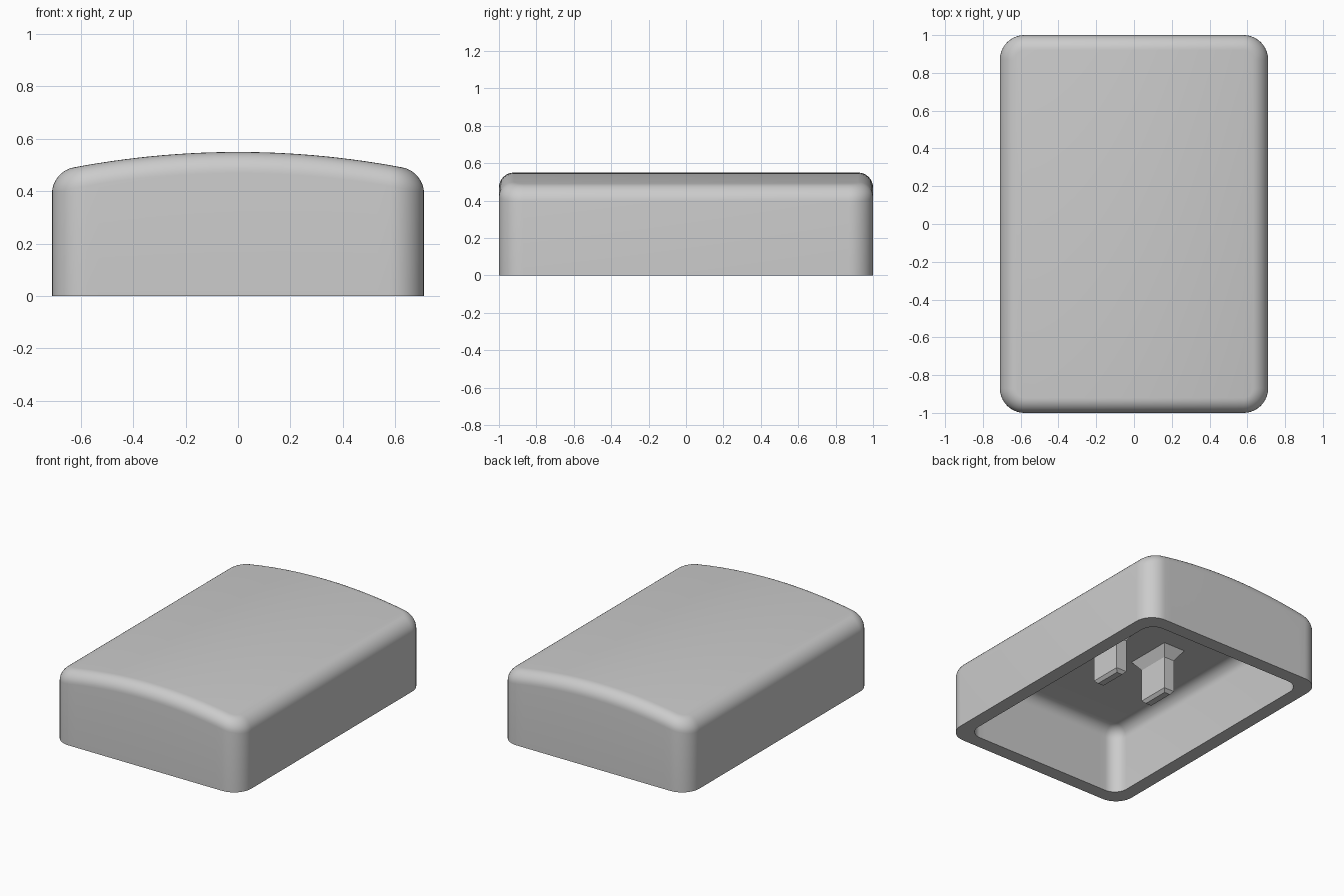
import bpy, bmesh, math

cube = bpy.data.objects.get("Cube")
if cube:
    bpy.data.objects.remove(cube, do_unlink=True)

grey = bpy.data.materials.new("plain_grey")
grey.use_nodes = True
colour = (0.6, 0.6, 0.6, 1)
grey.diffuse_color = colour
grey.node_tree.nodes["Principled BSDF"].inputs["Base Color"].default_value = colour

CORNER_STEPS, EDGE_STEPS, FILLET_STEPS = 10, 24, 8


def outline(hx, hy, r):
    """Rounded rectangle: front half left to right, then back half mirrored."""
    corner = []
    for i in range(CORNER_STEPS + 1):
        a = math.pi / 2 * i / CORNER_STEPS
        corner.append((-hx + r - r * math.cos(a), -hy + r - r * math.sin(a)))
    span = hx - r
    straight = [(-span + 2 * span * i / EDGE_STEPS, -hy) for i in range(1, EDGE_STEPS)]
    front = corner + straight + [(-x, y) for x, y in reversed(corner)]
    return front + [(x, -y) for x, y in reversed(front)]


def bridge(bm, a, b):
    n = len(a)
    for i in range(n):
        j = (i + 1) % n
        bm.faces.new((a[i], a[j], b[j], b[i]))


def dome(bm, hx, hy, corner, fillet, height, bow):
    """Upright walls, rounded shoulder and a roof bowed across x; returns the bottom ring."""
    base = [bm.verts.new((x, y, 0)) for x, y in outline(hx, hy, corner)]
    last = base
    for k in range(FILLET_STEPS + 1):
        t = math.pi / 2 * k / FILLET_STEPS
        inset = fillet * (1 - math.cos(t))
        drop = fillet * (1 - math.sin(t))
        ring = [bm.verts.new((x, y, height - bow * x * x - drop))
                for x, y in outline(hx - inset, hy - inset, corner - inset)]
        bridge(bm, last, ring)
        last = ring
    n = len(last)
    for i in range(n // 2 - 1):
        bm.faces.new((last[i], last[i + 1], last[n - 2 - i], last[n - 1 - i]))
    return base


def finish(bm, name):
    bmesh.ops.recalc_face_normals(bm, faces=bm.faces[:])
    mesh = bpy.data.meshes.new(name)
    bm.to_mesh(mesh)
    bm.free()
    mesh.materials.append(grey)
    obj = bpy.data.objects.new(name, mesh)
    bpy.context.collection.objects.link(obj)
    return obj


# Hollow cap shell: outer dome and inner cavity joined at the bottom rim
bm = bmesh.new()
outer = dome(bm, 0.71, 1.0, 0.13, 0.08, 0.55, 0.15)
inner = dome(bm, 0.615, 0.905, 0.095, 0.08, 0.462, 0.0)
bridge(bm, outer, inner)
shell = finish(bm, "cap_shell")
bpy.ops.object.select_all(action='DESELECT')
shell.select_set(True)
bpy.context.view_layer.objects.active = shell
bpy.ops.object.shade_smooth_by_angle(angle=math.radians(30))


# Mounting prongs: chamfered tip, straight shank, flared root at the ceiling
def prong(name, cx):
    bm = bmesh.new()
    last = None
    for z, hx, hy in ((0.15, 0.022, 0.093), (0.17, 0.04, 0.112),
                      (0.395, 0.04, 0.112), (0.464, 0.083, 0.165)):
        ring = [bm.verts.new((cx + sx * hx, sy * hy, z))
                for sx, sy in ((-1, -1), (1, -1), (1, 1), (-1, 1))]
        if last:
            bridge(bm, last, ring)
        else:
            bm.faces.new(ring)
        last = ring
    bm.faces.new(last)
    finish(bm, name)


for side, sign in (("left", 1), ("right", -1)):
    prong(side + "_prong", sign * 0.198)
